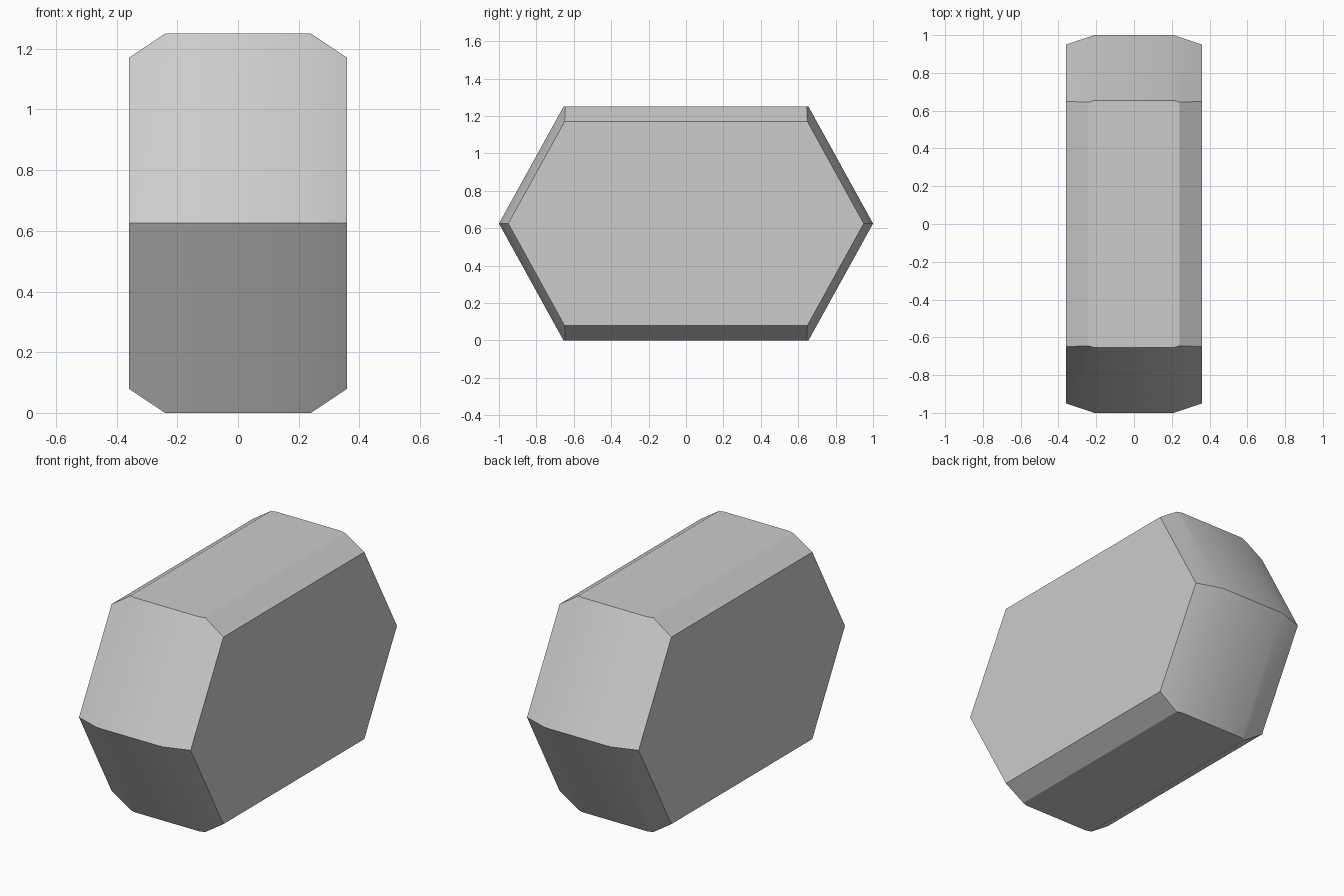
import bpy
import bmesh
import math
from mathutils import Vector

cube = bpy.data.objects.get("Cube")
if cube:
    bpy.data.objects.remove(cube, do_unlink=True)

HALF_WIDTH = 0.36
HEIGHT = 1.25
MID = HEIGHT / 2
TOP_Y = 0.655


def shave(bm, point, normal):
    """Cut away everything beyond a plane and cap the opening."""
    geom = bm.verts[:] + bm.edges[:] + bm.faces[:]
    bmesh.ops.bisect_plane(bm, geom=geom, dist=1e-5, plane_co=point,
                           plane_no=normal, clear_outer=True)
    rim = [e for e in bm.edges if e.is_boundary]
    bmesh.ops.holes_fill(bm, edges=rim, sides=0)


# Plain grey
grey = bpy.data.materials.new("plain grey")
grey.use_nodes = True
colour = (0.6, 0.6, 0.6, 1)
grey.diffuse_color = colour
grey.node_tree.nodes["Principled BSDF"].inputs["Base Color"].default_value = colour

# Hexagonal prism lying across x
bm = bmesh.new()
outline = [(-1, MID), (-TOP_Y, 0), (TOP_Y, 0), (1, MID), (TOP_Y, HEIGHT), (-TOP_Y, HEIGHT)]
side = bm.faces.new([bm.verts.new((-HALF_WIDTH, y, z)) for y, z in outline])
out = bmesh.ops.extrude_face_region(bm, geom=[side])
moved = [v for v in out["geom"] if isinstance(v, bmesh.types.BMVert)]
bmesh.ops.translate(bm, verts=moved, vec=(2 * HALF_WIDTH, 0, 0))
bmesh.ops.recalc_face_normals(bm, faces=bm.faces[:])

# Chamfers along the rims of the top, bottom and four sloping faces
slope_normal = Vector((0.15, -0.05, 0)).cross(Vector((0, TOP_Y - 1, MID)))
slope_normal = -slope_normal.normalized()
for sx in (-1, 1):
    for sz in (-1, 1):
        shave(bm, (sx * 0.24, 0, MID + sz * MID), Vector((sx * 2, 0, sz * 3)).normalized())
        for sy in (-1, 1):
            n = slope_normal
            shave(bm, (sx * 0.21, sy, MID), Vector((sx * n.x, sy * n.y, sz * n.z)))

bmesh.ops.remove_doubles(bm, verts=bm.verts[:], dist=0.001)
bmesh.ops.recalc_face_normals(bm, faces=bm.faces[:])
mesh = bpy.data.meshes.new("hexagonal_block")
bm.to_mesh(mesh)
bm.free()
mesh.materials.append(grey)

block = bpy.data.objects.new("hexagonal_block", mesh)
bpy.context.collection.objects.link(block)

# Soften the shallow chamfers, keep the other edges crisp
bpy.ops.object.select_all(action="DESELECT")
block.select_set(True)
bpy.context.view_layer.objects.active = block
bpy.ops.object.shade_smooth_by_angle(angle=math.radians(30))
